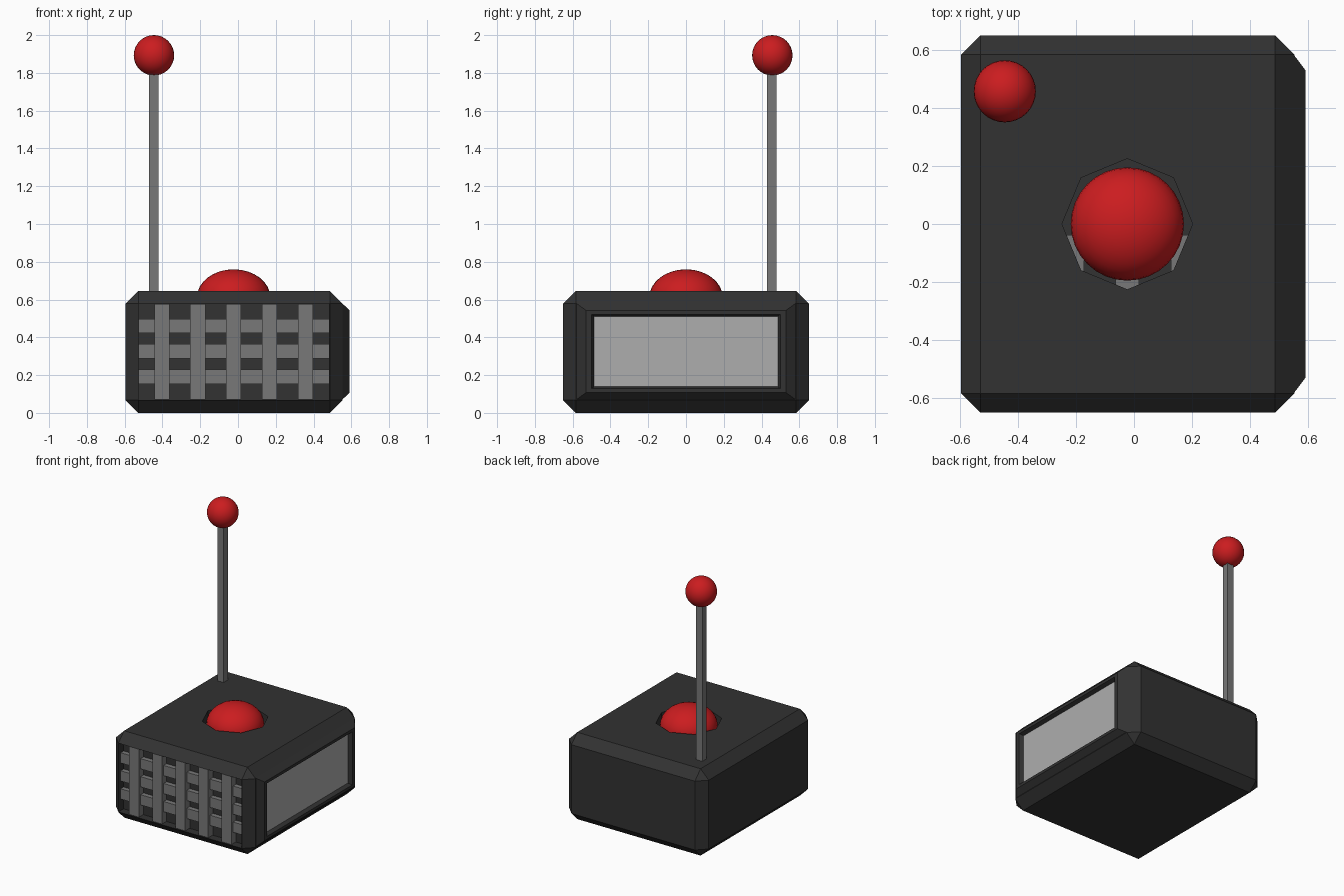
import bpy, bmesh
from mathutils import Matrix, Vector
from math import pi

if "Cube" in bpy.data.objects:
    bpy.data.objects.remove(bpy.data.objects["Cube"])


def mat(name, r, g, b):
    m = bpy.data.materials.new(name)
    m.diffuse_color = (r, g, b, 1)
    m.use_nodes = True
    m.node_tree.nodes["Principled BSDF"].inputs["Base Color"].default_value = m.diffuse_color
    return m


DARK = mat("dark_plastic", 0.032, 0.032, 0.032)
RED = mat("red_plastic", 0.6, 0.012, 0.014)
METAL = mat("grey_metal", 0.19, 0.19, 0.19)
PALE = mat("pale_screen", 0.42, 0.42, 0.42)


def finish(bm, name, material=None):
    bmesh.ops.recalc_face_normals(bm, faces=bm.faces)
    me = bpy.data.meshes.new(name)
    bm.to_mesh(me)
    bm.free()
    ob = bpy.data.objects.new(name, me)
    bpy.context.collection.objects.link(ob)
    if material:
        me.materials.append(material)
    return ob


def add_box(bm, lo, hi):
    lo, hi = Vector(lo), Vector(hi)
    m = Matrix.Translation((lo + hi) / 2) @ Matrix.Diagonal((*(hi - lo), 1))
    bmesh.ops.create_cube(bm, size=1, matrix=m)


def box(name, lo, hi, material=None):
    bm = bmesh.new()
    add_box(bm, lo, hi)
    return finish(bm, name, material)


def ball(name, loc, radius, height, material):
    bm = bmesh.new()
    m = Matrix.Translation(loc) @ Matrix.Diagonal((radius, radius, height, 1))
    bmesh.ops.create_uvsphere(bm, u_segments=32, v_segments=16, radius=1, matrix=m)
    for f in bm.faces:
        f.smooth = True
    return finish(bm, name, material)


def cut(target, cutter):
    mod = target.modifiers.new(cutter.name, 'BOOLEAN')
    mod.operation = 'DIFFERENCE'
    mod.solver = 'EXACT'
    mod.object = cutter
    cutter.hide_render = True
    cutter.hide_set(True)


# Chamfered casing
bm = bmesh.new()
add_box(bm, (-0.595, -0.65, 0), (0.553, 0.65, 0.645))
bmesh.ops.bevel(bm, geom=bm.edges[:], offset=0.067, segments=1, affect='EDGES')
casing = finish(bm, "casing", DARK)

# Grille pocket in the front and octagonal button well in the top
cut(casing, box("grille_cutter", (-0.527, -0.8, 0.068), (0.482, -0.59, 0.578)))
bm = bmesh.new()
bmesh.ops.create_cone(bm, cap_ends=True, segments=8, radius1=0.225, radius2=0.225,
                      depth=0.3, matrix=Matrix.Translation((-0.023, 0, 0.70)))
cut(casing, finish(bm, "button_well_cutter"))

# Grille: upright slats run deep into the casing, crossbars sit behind their faces
bm = bmesh.new()
for i in range(5):
    x = -0.403 + 0.19 * i
    add_box(bm, (x - 0.04, -0.645, 0.07), (x + 0.04, -0.038, 0.577))
finish(bm, "grille_slats", METAL)
bm = bmesh.new()
for i in range(3):
    z = 0.192 + 0.134 * i
    add_box(bm, (-0.53, -0.625, z - 0.038), (0.485, -0.56, z + 0.038))
finish(bm, "grille_crossbars", METAL)

# Screen bezel: loops stepping outwards, then down into the recess
loops = [(0.55, 0.583, 0.257), (0.59, 0.53, 0.218), (0.59, 0.5, 0.197), (0.56, 0.485, 0.185)]
bm = bmesh.new()
rings = [[bm.verts.new((x, sy * w, 0.325 + sz * h))
          for sy, sz in ((-1, -1), (1, -1), (1, 1), (-1, 1))] for x, w, h in loops]
for a, b in zip(rings, rings[1:]):
    for i in range(4):
        j = (i + 1) % 4
        bm.faces.new((a[i], a[j], b[j], b[i]))
finish(bm, "screen_bezel", DARK)
box("screen", (0.52, -0.486, 0.139), (0.562, 0.486, 0.511), PALE)

# Domed button
ball("button", (-0.023, 0, 0.61), 0.195, 0.15, RED)

# Aerial with round tip
box("aerial_rod", (-0.47, 0.43, 0.6), (-0.42, 0.48, 1.85), METAL)
ball("aerial_tip", (-0.445, 0.457, 1.893), 0.107, 0.107, RED)
